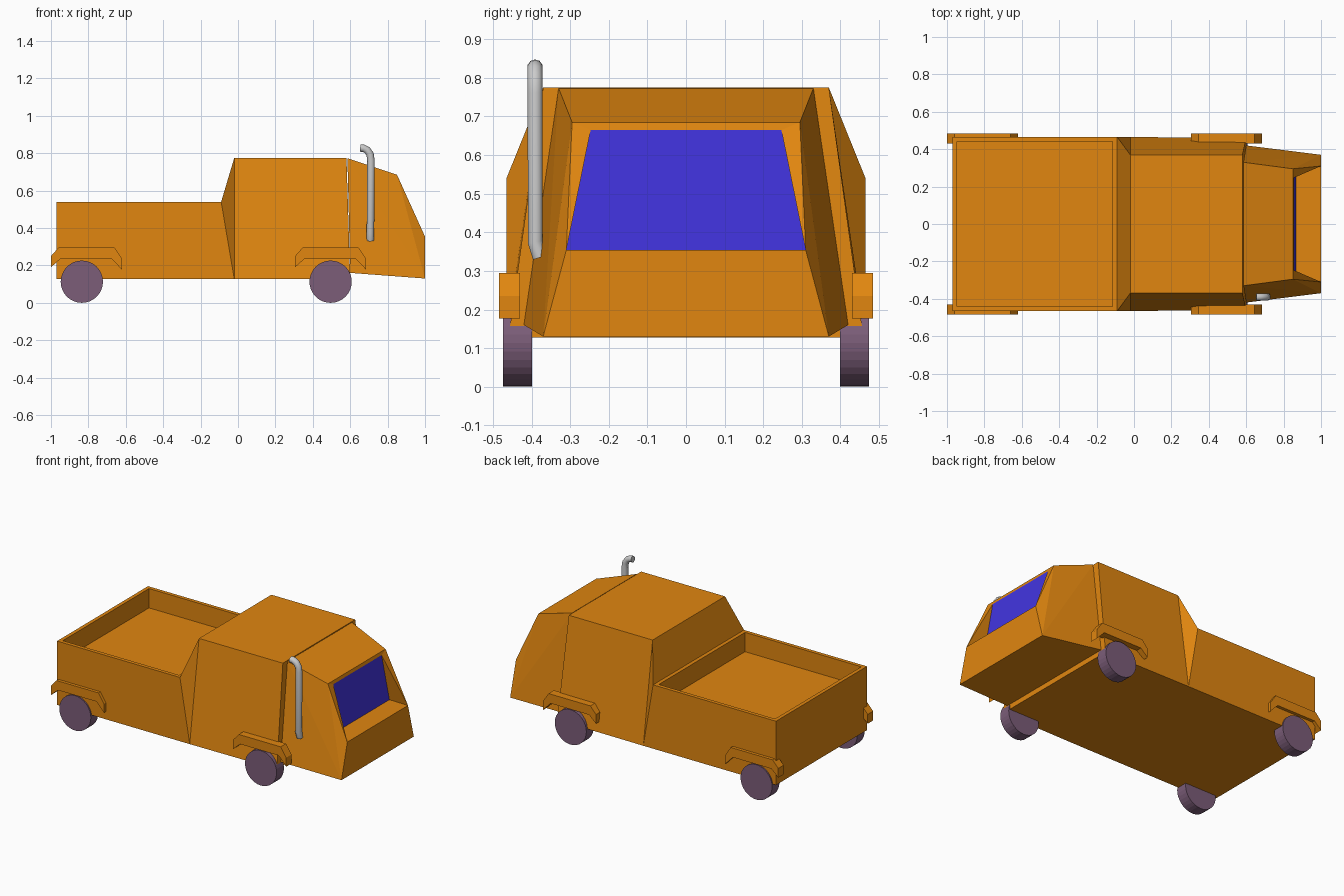
import bpy, bmesh
from mathutils import Vector

if "Cube" in bpy.data.objects:
    bpy.data.objects.remove(bpy.data.objects["Cube"])


def material(name, rgb):
    m = bpy.data.materials.new(name)
    m.diffuse_color = (*rgb, 1)
    m.use_nodes = True
    m.node_tree.nodes["Principled BSDF"].inputs["Base Color"].default_value = m.diffuse_color
    return m


ORANGE = material("orange_paint", (0.75, 0.24, 0.005))
BLUE = material("blue_glass", (0.055, 0.035, 0.75))
RUBBER = material("purple_rubber", (0.2, 0.11, 0.19))


def finish(name, bm, mat):
    bmesh.ops.recalc_face_normals(bm, faces=bm.faces)
    me = bpy.data.meshes.new(name)
    bm.to_mesh(me)
    bm.free()
    ob = bpy.data.objects.new(name, me)
    bpy.context.collection.objects.link(ob)
    if mat:
        me.materials.append(mat)
    return ob


# Body: four-sided sections (bottom x, half width; top x, half width, z)
bm = bmesh.new()
sections = [(-0.97, 0.465, -0.97, 0.465, 0.54),
            (-0.02, 0.465, -0.09, 0.465, 0.54),
            (-0.02, 0.465, -0.02, 0.37, 0.775),
            (0.60, 0.46, 0.58, 0.37, 0.775)]
rings = []
for xb, wb, xt, wt, zt in sections:
    pts = [(xb, -wb, 0.127), (xb, wb, 0.127), (xt, wt, zt), (xt, -wt, zt)]
    rings.append([bm.verts.new(p) for p in pts])
bm.faces.new(rings[0])
bm.faces.new(rings[-1])
bed = None
for i in range(3):
    a, b = rings[i], rings[i + 1]
    for j in range(4):
        k = (j + 1) % 4
        f = bm.faces.new((a[j], a[k], b[k], b[j]))
        if i == 0 and j == 2:
            bed = f
# Sunken cargo bed
bmesh.ops.recalc_face_normals(bm, faces=bm.faces)
bmesh.ops.inset_region(bm, faces=[bed], thickness=0.034)
ext = bmesh.ops.extrude_face_region(bm, geom=[bed])
floor = [v for v in ext["geom"] if isinstance(v, bmesh.types.BMVert)]
if bed.is_valid:
    bmesh.ops.delete(bm, geom=[bed], context='FACES_ONLY')
bmesh.ops.translate(bm, verts=floor, vec=(0, 0, -0.125))
bmesh.ops.remove_doubles(bm, verts=bm.verts, dist=0.0005)
finish("body", bm, ORANGE)

# Nose: half points mirrored across y, side faces doubled, others spanning
P = {"rear_top": (0.585, 0.33, 0.773), "rear_low": (0.60, 0.42, 0.16),
     "brow": (0.85, 0.295, 0.685), "glass_top": (0.855, 0.247, 0.665),
     "glass_low": (0.865, 0.313, 0.354), "hood": (1.0, 0.31, 0.354),
     "chin": (1.0, 0.37, 0.13)}
bm = bmesh.new()
L = {k: bm.verts.new(p) for k, p in P.items()}
R = {k: bm.verts.new((p[0], -p[1], p[2])) for k, p in P.items()}
for face in [("rear_top", "brow", "chin"), ("rear_top", "chin", "rear_low"),
             ("brow", "hood", "chin"), ("brow", "glass_top", "hood"),
             ("glass_top", "glass_low", "hood")]:
    for side in (L, R):
        bm.faces.new([side[k] for k in face])
loop = ["rear_top", "brow", "glass_top", "glass_low", "hood", "chin", "rear_low"]
for a, b in zip(loop, loop[1:] + loop[:1]):
    if a != "glass_top":
        bm.faces.new((L[a], L[b], R[b], R[a]))
finish("nose", bm, ORANGE)

# Windshield closing the nose opening
bm = bmesh.new()
t, d = Vector(P["glass_top"]), Vector(P["glass_low"])
flip = Vector((1, -1, 1))
bm.faces.new([bm.verts.new(p) for p in (t * flip, d * flip, d, t)])
finish("windshield", bm, BLUE)

# Wheels and fenders
ARCH = [(-0.19, 0.19), (-0.19, 0.25), (-0.15, 0.295), (0.15, 0.295),
        (0.19, 0.235), (0.19, 0.177), (0.135, 0.235), (-0.14, 0.235)]
for end, wx, fx in (("front", 0.495, 0.495), ("rear", -0.835, -0.81)):
    for side, s in (("left", 1), ("right", -1)):
        bpy.ops.mesh.primitive_cylinder_add(
            vertices=32, radius=0.113, depth=0.075,
            location=(wx, s * 0.436, 0.113), rotation=(1.570796, 0, 0))
        wheel = bpy.context.object
        wheel.name = f"{end}_{side}_wheel"
        wheel.data.materials.append(RUBBER)

        bm = bmesh.new()
        f = bm.faces.new([bm.verts.new((fx + x, s * 0.43, z)) for x, z in ARCH])
        ext = bmesh.ops.extrude_face_region(bm, geom=[f])
        bmesh.ops.translate(bm, vec=(0, s * 0.055, 0), verts=[
            v for v in ext["geom"] if isinstance(v, bmesh.types.BMVert)])
        finish(f"{end}_{side}_fender", bm, ORANGE)

# Exhaust stack on the right side
cu = bpy.data.curves.new("exhaust_pipe", 'CURVE')
cu.dimensions = '3D'
cu.bevel_depth = 0.02
cu.bevel_resolution = 3
cu.use_fill_caps = True
path = [(0.708, -0.378, 0.335), (0.708, -0.391, 0.375), (0.711, -0.391, 0.76),
        (0.706, -0.391, 0.795), (0.69, -0.391, 0.817), (0.672, -0.391, 0.826),
        (0.653, -0.391, 0.828)]
sp = cu.splines.new('POLY')
sp.points.add(len(path) - 1)
for pt, co in zip(sp.points, path):
    pt.co = (*co, 1)
sp.use_smooth = True
pipe = bpy.data.objects.new("exhaust_pipe", cu)
bpy.context.collection.objects.link(pipe)
